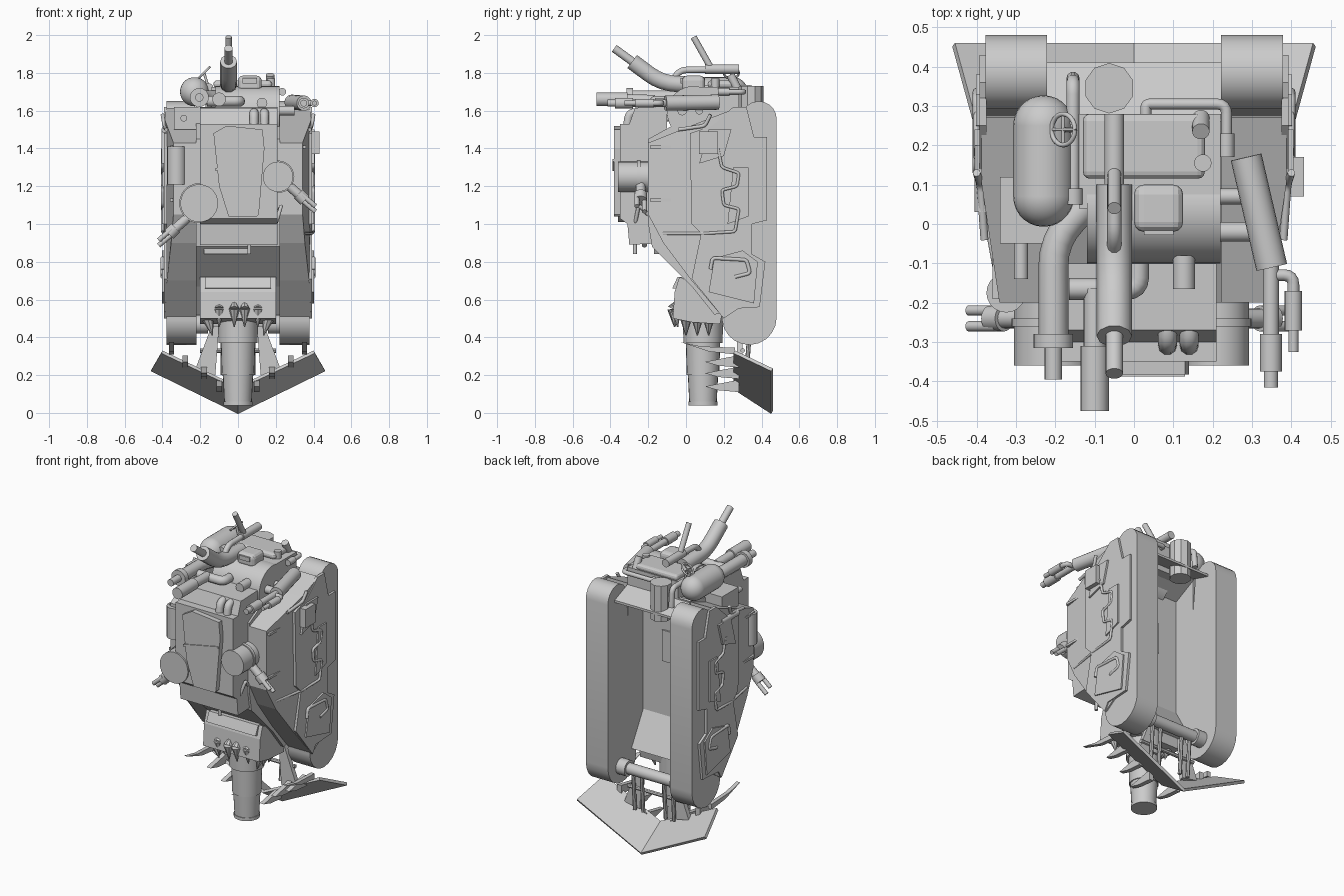
import bpy, bmesh, math
from mathutils import Vector

cube = bpy.data.objects.get("Cube")
if cube:
    bpy.data.objects.remove(cube, do_unlink=True)

GREY = bpy.data.materials.new("plain grey")
GREY.use_nodes = True
GREY.diffuse_color = (0.6, 0.6, 0.6, 1)
GREY.node_tree.nodes["Principled BSDF"].inputs["Base Color"].default_value = (0.6, 0.6, 0.6, 1)


def finish(name, bm, smooth=False, mirror=False):
    bmesh.ops.recalc_face_normals(bm, faces=bm.faces)
    me = bpy.data.meshes.new(name)
    bm.to_mesh(me)
    bm.free()
    ob = bpy.data.objects.new(name, me)
    bpy.context.collection.objects.link(ob)
    me.materials.append(GREY)
    if mirror:
        ob.modifiers.new("mirror", 'MIRROR')
    if smooth:
        bpy.ops.object.select_all(action='DESELECT')
        ob.select_set(True)
        bpy.context.view_layer.objects.active = ob
        bpy.ops.object.shade_smooth_by_angle(angle=math.radians(35))
    return ob


def prism(name, pts, lo, hi, axis=0, mirror=False, taper=None, smooth=False):
    """Extrude a 2D profile along an axis; taper(y) may replace the outer x."""
    bm = bmesh.new()
    rings = []
    for end in (lo, hi):
        ring = []
        for p in pts:
            c = list(p)
            c.insert(axis, taper(p[0]) if taper and end == hi else end)
            ring.append(bm.verts.new(c))
        rings.append(ring)
    a, b = rings
    bm.faces.new(a)
    bm.faces.new(b)
    for i in range(len(a)):
        j = (i + 1) % len(a)
        bm.faces.new((a[i], a[j], b[j], b[i]))
    return finish(name, bm, smooth, mirror)


def box(name, x, y, z, mirror=False, bevel=0):
    ob = prism(name, [(y[0], z[0]), (y[1], z[0]), (y[1], z[1]), (y[0], z[1])], x[0], x[1], 0, mirror)
    if bevel:
        m = ob.modifiers.new("bevel", 'BEVEL')
        m.width, m.segments = bevel, 3


def rod(name, a, b, r, r2=None, sides=20, mirror=False):
    a, b = Vector(a), Vector(b)
    bm = bmesh.new()
    bmesh.ops.create_cone(bm, cap_ends=True, segments=sides, radius1=r,
                          radius2=r if r2 is None else r2, depth=(b - a).length)
    bm.transform((b - a).to_track_quat('Z', 'Y').to_matrix().to_4x4())
    bmesh.ops.translate(bm, verts=bm.verts, vec=(a + b) / 2)
    finish(name, bm, True, mirror)


def tube(name, pts, r):
    """Bent pipe with rounded corners."""
    path = [Vector(pts[0])]
    for p, c, n in zip(pts, pts[1:], pts[2:]):
        p, c, n = Vector(p), Vector(c), Vector(n)
        k = min(r * 1.8, (c - p).length * .45, (n - c).length * .45)
        s, e = c + (p - c).normalized() * k, c + (n - c).normalized() * k
        path += [s * (1 - t) ** 2 + c * 2 * t * (1 - t) + e * t * t for t in (0, .25, .5, .75, 1)]
    path.append(Vector(pts[-1]))
    cu = bpy.data.curves.new(name, 'CURVE')
    cu.dimensions = '3D'
    cu.bevel_depth, cu.bevel_resolution, cu.use_fill_caps = r, 3, True
    sp = cu.splines.new('POLY')
    sp.points.add(len(path) - 1)
    for q, v in zip(sp.points, path):
        q.co = (*v, 1)
    ob = bpy.data.objects.new(name, cu)
    bpy.context.collection.objects.link(ob)
    cu.materials.append(GREY)
    bpy.ops.object.select_all(action='DESELECT')
    ob.select_set(True)
    bpy.context.view_layer.objects.active = ob
    bpy.ops.object.convert(target='MESH')
    bpy.ops.object.shade_smooth_by_angle(angle=math.radians(40))


def arc(cy, cz, r, a0, a1, n=10):
    return [(cy + r * math.cos(math.radians(a0 + (a1 - a0) * i / n)),
             cz + r * math.sin(math.radians(a0 + (a1 - a0) * i / n))) for i in range(n + 1)]


# Tracks and axle
prism("track", arc(.385, 1.555, .095, 0, 185) + arc(.335, .505, .145, 185, 360), .221, .378,
      mirror=True, smooth=True)
rod("axle", (-.23, .35, .47), (.23, .35, .47), .035)
rod("axle_collar", (.16, .35, .47), (.23, .35, .47), .05, mirror=True)

# Hull sides, tapering towards the front, and the armour skirts
prism("hull_side", [(-.2, 1.43), (.1, 1.55), (.27, 1.615), (.29, .56), (.2, .5),
                    (.03, .7), (-.12, .9), (-.2, 1.05)], .221, .39, mirror=True,
      taper=lambda y: .342 + .045 * min(1, max(0, (y + .2) / .3)))
prism("side_skirt", [(.02, 1.48), (.14, 1.52), (.25, 1.62), (.32, 1.62), (.36, 1.46), (.43, 1.46),
                     (.43, 1.02), (.35, 1.0), (.35, .84), (.42, .8), (.39, .56), (.23, .55), (.2, .5),
                     (.03, .71), (.08, .95), (.03, 1.0)], .375, .393, mirror=True)
prism("upper_armour", [(.07, 1.32), (.2, 1.36), (.24, 1.5), (.12, 1.5)], .39, .405, mirror=True)
prism("lower_armour", [(.12, .64), (.36, .58), (.38, .8), (.3, .86), (.15, .82)], .39, .402, mirror=True)
prism("middle_armour", [(.22, 1.0), (.33, 1.04), (.33, 1.3), (.25, 1.3)], .39, .402, mirror=True)
box("side_case", (.39, .432), (.07, .17), (1.37, 1.49))
for z in (1.12, 1.4):
    box("side_rib", (.33, .36), (-.19, -.05), (z, z + .015), mirror=True)

# Centre hull with its open belly
prism("centre_hull", [(-.2, 1.45), (0, 1.56), (.28, 1.62), (.28, 1.58), (.12, 1.5), (.12, .75),
                      (.24, .54), (.15, .52), (.03, .67), (-.18, .88), (-.2, 1)], -.222, .222)
prism("rear_shelf", [(.26, 1.62), (.41, 1.56), (.41, 1.545), (.26, 1.59)], -.222, .222)
box("belly_panel", (-.08, .08), (.11, .13), (1.1, 1.3))

# Front housing with armour slab
prism("front_housing", [(-.35, 1.53), (-.1, 1.53), (-.1, .9), (-.3, .89), (-.31, 1.0), (-.35, 1.03)],
      -.2, .21)
prism("housing_hood", [(-.3, 1.53), (-.27, 1.615), (-.1, 1.62), (-.1, 1.5)], -.2, .21)
prism("front_slab", [(-.13, 1.48), (-.06, 1.52), (.13, 1.5), (.14, 1.4), (.11, 1.05), (.1, 1.04),
                     (-.05, 1.04), (-.1, 1.2)], -.382, -.34, axis=1)
prism("slab_strap", [(-.12, 1.28), (.13, 1.33), (.13, 1.345), (-.12, 1.295)], -.388, -.37, axis=1)
prism("chin_plate", [(-.18, .9), (.08, .9), (.05, .84), (-.18, .84)], -.17, -.1, axis=1)
rod("chin_pin", (.06, -.27, .84), (.06, -.27, .92), .01)
box("shoulder_box", (-.34, -.2), (-.05, .12), (1.5, 1.62))

# Front pods and their fork arms
for name, x, z, r in (("right_pod", -.205, 1.11, .1), ("left_pod", .212, 1.25, .08)):
    rod(name, (x, -.36, z), (x, -.19, z), r, sides=28)
    rod(name + "_band", (x, -.26, z), (x, -.24, z), r + .006, sides=28)
for sx, x, z in ((-1, -.27, 1.03), (1, .26, 1.21)):
    end = Vector((x + sx * .08, -.24, z - .07))
    rod("arm", (x, -.24, z), end, .025)
    rod("arm_wrist", end - Vector((sx * .02, 0, -.02)), end + Vector((sx * .015, 0, -.015)), .033)
    for o in (-.02, .02):
        rod("arm_finger", end + Vector((0, o, -o * .7)), end + Vector((sx * .07, o, -.06 - o * .7)), .013)
rod("side_canister", (-.325, -.175, 1.21), (-.325, -.175, 1.41), .05)
tube("knee_hose", [(.21, -.2, 1.05), (.23, -.25, 1.1), (.2, -.27, 1.0), (.13, -.25, 1.08)], .01)

# Nose mantlet, stepped drill barrel, and claws around it
prism("mantlet", [(-.035, .72), (-.06, .64), (-.07, .5), (.03, .48), (.18, .47), (.2, .57), (.1, .66)],
      -.2, .2)
prism("mantlet_lip", [(-.072, .66), (-.045, .72), (0, .72), (0, .65)], -.175, .175)
for a, b, r, q in ((.04, .2, .072, .08), (.2, .37, .086, .091), (.37, .53, .104, .106)):
    rod("barrel", (0, .09, a), (0, .09, b), r, q, 24)
rod("barrel_rim", (0, .09, .04), (0, .09, .06), .077, sides=24)
for x in (-.1, -.02, .035, .105):
    y = -.075 + abs(x) * .2
    rod("claw", (x, y + .01, .455), (x, y, .55), .003, .028, 8)
    rod("claw_root", (x, y, .55), (x, y + .02, .585), .028, .01, 8)
for y in (.0, .06, .12):
    rod("side_claw", (.135, y, .41), (.16, y, .5), .003, .032, 8, mirror=True)

# V-shaped plough with struts, teeth and horns
bm = bmesh.new()
outer = [(0, .46, .01), (.455, .46, .235), (.40, .26, .33), (0, .26, .14)]
bm.faces.new([bm.verts.new(p) for p in outer])
plough = finish("plough", bm, mirror=True)
plough.modifiers.new("thickness", 'SOLIDIFY').thickness = .018
prism("plough_horn", [(-.03, .375), (.08, .352), (.26, .345), (.26, .31), (.12, .325)], .34, .365, mirror=True)
for x, z in ((.28, .27), (.18, .21), (.1, .14)):
    prism("plough_tooth", [(.1, z), (.28, z + .035), (.28, z - .03), (.17, z - .02)], x - .015, x + .015,
          mirror=True)
prism("plough_arm", [(.1, .46), (.14, .46), (.23, .22), (.12, .2)], .27, .3, axis=1, mirror=True)
for x in (.08, .14):
    rod("plough_strut", (x, .32, .2), (x, .34, .48), .012, sides=8, mirror=True)
rod("plough_brace", (-.2, .3, .33), (.2, .3, .33), .012, sides=8)

# Engine drum, cover and hatch on top
rod("engine_drum", (-.12, .04, 1.59), (.22, .04, 1.59), .14, sides=36)
box("engine_cover", (-.14, .22), (.04, .28), (1.55, 1.725))
box("hatch", (-.13, .18), (.115, .28), (1.72, 1.76), bevel=.018)
box("periscope", (0, .125), (-.02, .1), (1.7, 1.785), bevel=.025)
box("periscope_glass", (.025, .1), (-.028, -.015), (1.745, 1.772))
rod("front_port", (.127, -.165, 1.64), (.127, -.08, 1.64), .028)
rod("rear_stack", (-.063, .345, 1.5), (-.063, .345, 1.73), .064, sides=10)
rod("cap", (.17, .27, 1.72), (.17, .235, 1.79), .022)
rod("small_cap", (.175, .155, 1.72), (.175, .155, 1.77), .022)
for x in (.085, .14):
    tube("breather", [(x, -.22, 1.59), (x, -.3, 1.59), (x, -.31, 1.52)], .024)
tube("coolant_pipe", [(.03, .28, 1.7), (.03, .305, 1.7), (.235, .305, 1.7), (.235, .18, 1.7)], .014)
rod("pipe_end", (.235, .23, 1.7), (.235, .17, 1.7), .02)
for y, r in ((.07, .02), (-.02, .025)):
    rod("side_link", (.2, y, 1.6), (.3, y, 1.6), r)

# Gas tank, valve pipe and hand wheel
rod("gas_tank", (-.23, .07, 1.7), (-.23, .25, 1.7), .077, sides=28)
for y in (.07, .25):
    bm = bmesh.new()
    bmesh.ops.create_uvsphere(bm, u_segments=28, v_segments=14, radius=.077)
    bmesh.ops.translate(bm, verts=bm.verts, vec=(-.23, y, 1.7))
    finish("tank_dome", bm, True)
tube("valve_pipe", [(-.155, .06, 1.72), (-.155, .36, 1.72), (-.155, .37, 1.6)], .017)
rod("valve_end", (-.155, .05, 1.72), (-.155, .09, 1.72), .025)
c = Vector((-.18, .24, 1.8))
rim = [c + Vector((.03 * math.cos(i * math.pi / 8), .04 * math.sin(i * math.pi / 8),
                   .03 * math.cos(i * math.pi / 8))) for i in range(17)]
tube("hand_wheel", rim, .006)
for i in (0, 4):
    tube("wheel_spoke", [rim[i], rim[i + 8]], .004)
rod("wheel_stem", c, (-.155, .24, 1.72), .007)

# Raised stack, overhead pipe and aerial
tube("raised_stack", [(-.05, -.285, 1.86), (-.05, -.13, 1.745), (-.05, .1, 1.735)], .045)
rod("raised_stack_tip", (-.05, -.27, 1.85), (-.05, -.38, 1.93), .022)
tube("overhead_pipe", [(-.05, .27, 1.82), (-.05, -.03, 1.815), (-.05, -.08, 1.75)], .018)
rod("overhead_sleeve", (-.05, .28, 1.82), (-.05, .1, 1.82), .025)
rod("aerial", (-.05, .13, 1.83), (-.05, .04, 1.99), .017)

# Forward exhausts
tube("right_exhaust", [(-.08, .09, 1.67), (-.205, -.04, 1.67), (-.205, -.3, 1.67)], .038)
rod("right_exhaust_ring", (-.205, -.28, 1.67), (-.205, -.315, 1.67), .05)
rod("right_exhaust_tip", (-.205, -.3, 1.67), (-.205, -.395, 1.67), .022)
rod("centre_exhaust", (-.1, -.31, 1.66), (-.1, -.475, 1.66), .036)
tube("centre_feed", [(.01, -.1, 1.65), (.01, -.165, 1.65), (-.165, -.165, 1.65)], .028)
rod("centre_neck", (-.1, -.165, 1.655), (-.1, -.33, 1.66), .028)
rod("left_exhaust", (.285, .17, 1.645), (.35, -.11, 1.64), .04)
rod("left_exhaust_neck", (.348, -.1, 1.64), (.348, -.3, 1.64), .02)
rod("left_exhaust_sleeve", (.348, -.28, 1.64), (.348, -.375, 1.64), .028)
rod("left_exhaust_tip", (.348, -.37, 1.64), (.348, -.415, 1.64), .018)
tube("outer_feed", [(.35, -.13, 1.64), (.405, -.13, 1.64), (.405, -.2, 1.64)], .015)
rod("outer_exhaust", (.405, -.17, 1.64), (.405, -.27, 1.64), .022)
rod("outer_exhaust_tip", (.405, -.26, 1.64), (.405, -.325, 1.64), .013)
rod("right_side_stub", (-.287, -.14, 1.56), (-.287, -.05, 1.56), .018)

# Hoses on both sides
for s in (-1, 1):
    x = s * .4
    tube("long_hose", [(x, .17, 1.4), (x, .19, 1.3), (x, .28, 1.27), (x, .27, 1.2), (x, .19, 1.18),
                       (x, .2, 1.1), (x, .28, 1.08), (x, .26, .96), (s * .39, .1, .95),
                       (s * .35, -.12, .95)], .008)
    tube("low_hose", [(x, .13, .76), (x, .14, .82), (x, .32, .81), (x, .34, .74), (x, .26, .72)], .01)
    tube("top_hose", [(s * .38, -.04, 1.5), (s * .39, .1, 1.52), (x, .13, 1.58)], .01)
rod("side_bottle", (-.385, .03, 1.5), (-.385, .2, 1.5), .02)
